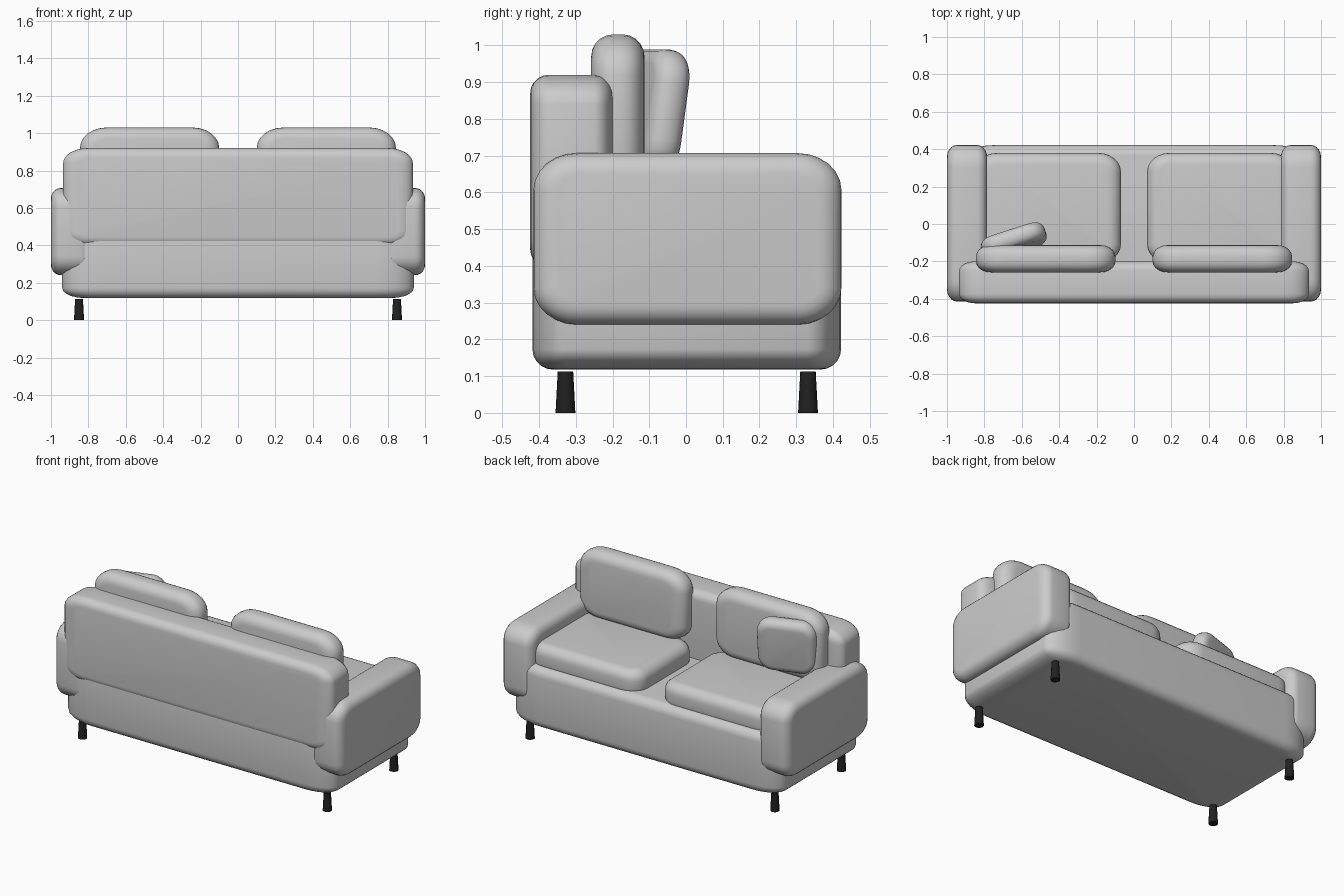
import bpy, bmesh, math
from mathutils import Matrix

old = bpy.data.objects.get("Cube")
if old:
    bpy.data.objects.remove(old, do_unlink=True)


def material(name, value, rough):
    m = bpy.data.materials.new(name)
    m.use_nodes = True
    m.diffuse_color = (value, value, value, 1)
    bsdf = m.node_tree.nodes["Principled BSDF"]
    bsdf.inputs["Base Color"].default_value = m.diffuse_color
    bsdf.inputs["Roughness"].default_value = rough
    return m


fabric = material("grey fabric", 0.6, 0.8)
black = material("black leg", 0.015, 0.5)


def finish(name, bm, mat):
    mesh = bpy.data.meshes.new(name)
    bm.to_mesh(mesh)
    bm.free()
    mesh.materials.append(mat)
    ob = bpy.data.objects.new(name, mesh)
    bpy.context.collection.objects.link(ob)
    bpy.ops.object.select_all(action="DESELECT")
    ob.select_set(True)
    bpy.context.view_layer.objects.active = ob
    bpy.ops.object.shade_smooth_by_angle(angle=math.radians(40))
    return ob


def soft_block(name, low, high, axis, corner, rim, stretch=(1, 1, 1)):
    """Padded block: corners rounded around one axis, then both rims softened.
    Stretch lengthens the rounding in a direction, making it elliptical."""
    size = [(h - l) / s for l, h, s in zip(low, high, stretch)]
    bm = bmesh.new()
    bmesh.ops.create_cube(bm, size=1, matrix=Matrix.Diagonal((*size, 1)))
    along = [e for e in bm.edges
             if abs((e.verts[0].co - e.verts[1].co)[axis]) > size[axis] / 2]
    bmesh.ops.bevel(bm, geom=along, offset=corner, segments=6, profile=0.5, affect="EDGES")
    bm.normal_update()
    caps = [f for f in bm.faces if abs(f.normal[axis]) > 0.9]
    rims = list({e for f in caps for e in f.edges})
    bmesh.ops.bevel(bm, geom=rims, offset=rim, segments=5, profile=0.5, affect="EDGES")
    bmesh.ops.scale(bm, vec=stretch, verts=bm.verts)
    ob = finish(name, bm, fabric)
    ob.location = [(l + h) / 2 for l, h in zip(low, high)]
    return ob


X, Y, Z = 0, 1, 2

# Frame and backrest
soft_block("base", (-0.94, -0.418, 0.118), (0.94, 0.422, 0.5), Z, 0.09, 0.055, (2.2, 1, 1))
soft_block("backrest", (-0.935, -0.424, 0.395), (0.935, -0.2, 0.92), Y, 0.08, 0.05, (1.7, 1, 1))

# Mirrored arms and cushions
for side, s in (("left", 1), ("right", -1)):
    def pair(part, inner, outer, y, z, axis, corner, rim, stretch):
        x = sorted((s * inner, s * outer))
        soft_block(f"{side}_{part}", (x[0], y[0], z[0]), (x[1], y[1], z[1]),
                   axis, corner, rim, stretch)

    pair("arm", 0.785, 1.0, (-0.415, 0.423), (0.24, 0.707), X, 0.1, 0.055, (1, 1.2, 1))
    pair("seat_cushion", 0.07, 0.85, (-0.21, 0.38), (0.45, 0.62), Z, 0.1, 0.06, (1.2, 1, 1))
    pair("back_cushion", 0.1, 0.845, (-0.258, -0.113), (0.6, 1.03), Y, 0.11, 0.06, (1.3, 1, 1))

# Loose pillow, turned and leaning
pillow = soft_block("throw_pillow", (-0.82, -0.143, 0.65), (-0.465, -0.043, 0.99), Y, 0.09, 0.045)
pillow.rotation_euler = (math.radians(-8), 0, math.radians(18))

# Tapered legs
for end, y in (("back", -0.328), ("front", 0.332)):
    for side, x in (("left", 0.85), ("right", -0.85)):
        bm = bmesh.new()
        bmesh.ops.create_cone(bm, cap_ends=True, segments=16, radius1=0.027,
                              radius2=0.021, depth=0.113)
        leg = finish(f"{end}_{side}_leg", bm, black)
        leg.location = (x, y, 0.0565)
